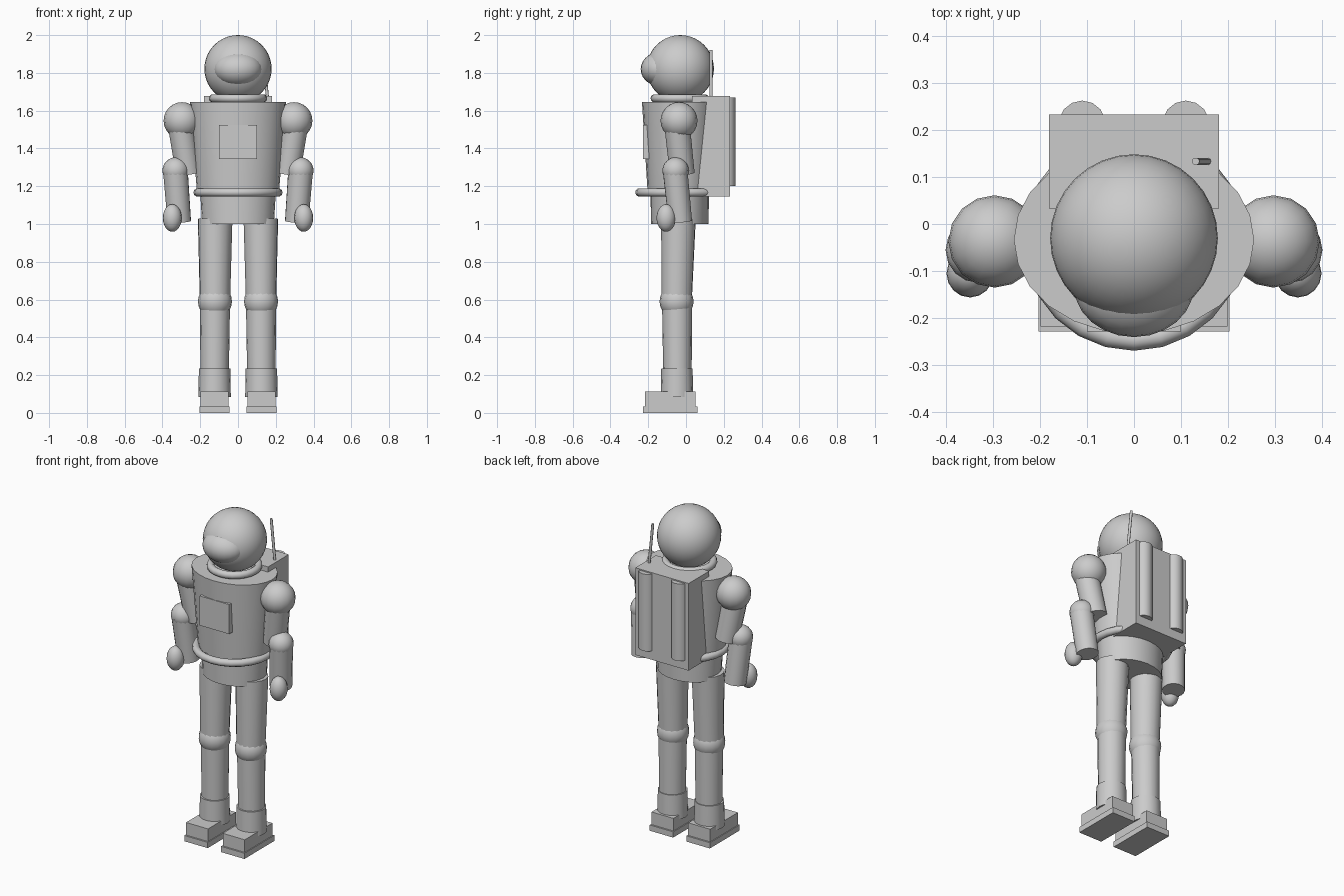
import bpy, bmesh, math
from mathutils import Vector, Matrix

if "Cube" in bpy.data.objects:
    bpy.data.objects.remove(bpy.data.objects["Cube"])

grey = bpy.data.materials.new("suit_grey")
grey.diffuse_color = (0.6, 0.6, 0.6, 1)
grey.use_nodes = True
grey.node_tree.nodes["Principled BSDF"].inputs["Base Color"].default_value = grey.diffuse_color
YC = -0.033  # body axis


def finish(name, bm, smooth=True):
    bmesh.ops.recalc_face_normals(bm, faces=bm.faces)
    me = bpy.data.meshes.new(name)
    bm.to_mesh(me)
    bm.free()
    me.materials.append(grey)
    ob = bpy.data.objects.new(name, me)
    bpy.context.collection.objects.link(ob)
    if smooth:
        bpy.ops.object.select_all(action='DESELECT')
        ob.select_set(True)
        bpy.context.view_layer.objects.active = ob
        bpy.ops.object.shade_smooth_by_angle(angle=math.radians(40))
    return ob


def ball(name, loc, r, seg=20, rings=12):
    bm = bmesh.new()
    r = r if isinstance(r, tuple) else (r, r, r)
    m = Matrix.Translation(loc) @ Matrix.Diagonal((*r, 1))
    bmesh.ops.create_uvsphere(bm, u_segments=seg, v_segments=rings, radius=1, matrix=m)
    return finish(name, bm)


def tube(name, a, b, ra, rb, seg=16):
    """Capped cone from point a to point b."""
    a, b = Vector(a), Vector(b)
    d = b - a
    m = Matrix.Translation((a + b) / 2) @ d.to_track_quat('Z', 'Y').to_matrix().to_4x4()
    bm = bmesh.new()
    bmesh.ops.create_cone(bm, cap_ends=True, segments=seg, radius1=ra, radius2=rb,
                          depth=d.length, matrix=m)
    return finish(name, bm)


def oval(name, z0, r0, z1, r1, seg=24):
    """Body section with an oval cross-section at each end."""
    bm = bmesh.new()
    rings = []
    for z, (rx, ry) in ((z0, r0), (z1, r1)):
        rings.append([bm.verts.new((rx * math.cos(t), YC + ry * math.sin(t), z))
                      for t in (2 * math.pi * i / seg for i in range(seg))])
    for i in range(seg):
        j = (i + 1) % seg
        bm.faces.new((rings[0][i], rings[0][j], rings[1][j], rings[1][i]))
    for ring in rings:
        bm.faces.new(ring)
    return finish(name, bm)


def box(name, lo, hi):
    lo, hi = Vector(lo), Vector(hi)
    bm = bmesh.new()
    bmesh.ops.create_cube(bm, size=1, matrix=Matrix.Translation((lo + hi) / 2)
                          @ Matrix.Diagonal((*(hi - lo), 1)))
    return finish(name, bm, False)


def ring(name, z, major, minor):
    bpy.ops.mesh.primitive_torus_add(location=(0, YC, z), major_radius=major, minor_radius=minor,
                                     major_segments=24, minor_segments=10)
    ob = bpy.context.object
    ob.name = name
    ob.data.materials.append(grey)
    bpy.ops.object.shade_smooth_by_angle(angle=math.radians(60))


# Helmet, visor and neck ring
ball("helmet", (0, -0.03, 1.822), 0.178, 32, 20)
ball("visor", (0, -0.13, 1.82), (0.128, 0.11, 0.093), 24, 14)
ring("neck_ring", 1.665, 0.133, 0.022)

# Trunk
oval("torso", 1.165, (0.217, 0.17), 1.645, (0.255, 0.2))
ring("belt", 1.167, 0.214, 0.022)
oval("hips", 1.0, (0.19, 0.152), 1.165, (0.2, 0.155))
box("chest_panel", (-0.1, -0.228, 1.345), (0.1, -0.18, 1.525))

# Life-support pack
box("backpack", (-0.18, 0.033, 1.145), (0.18, 0.232, 1.677))
tube("antenna", (0.157, 0.133, 1.66), (0.131, 0.133, 1.92), 0.008, 0.008, 10)

for s, side in ((-1, "left"), (1, "right")):
    # Air tank
    tube(side + "_air_tank", (s * 0.11, 0.212, 1.2), (s * 0.11, 0.212, 1.67), 0.05, 0.05, 14)
    # Arm
    ball(side + "_shoulder", (s * 0.296, -0.037, 1.547), 0.098, 16, 12)
    tube(side + "_upper_arm", (s * 0.263, -0.02, 1.267), (s * 0.308, -0.05, 1.55), 0.067, 0.069)
    ball(side + "_elbow", (s * 0.33, -0.055, 1.283), 0.07, 16, 12)
    tube(side + "_forearm", (s * 0.311, -0.03, 1.012), (s * 0.331, -0.057, 1.28), 0.063, 0.066)
    ball(side + "_hand", (s * 0.348, -0.105, 1.032), (0.05, 0.051, 0.073), 16, 12)
    # Leg
    tube(side + "_thigh", (s * 0.122, -0.05, 0.57), (s * 0.121, -0.04, 1.027), 0.08, 0.092)
    ball(side + "_knee", (s * 0.122, -0.05, 0.59), 0.09, 16, 12)
    tube(side + "_shin", (s * 0.124, -0.045, 0.1), (s * 0.122, -0.047, 0.6), 0.074, 0.08)
    tube(side + "_boot_cuff", (s * 0.124, -0.048, 0.085), (s * 0.124, -0.048, 0.235), 0.086, 0.083)
    # Foot
    x0, x1 = sorted((s * 0.05, s * 0.198))
    box(side + "_boot", (x0, -0.218, 0.03), (x1, 0.05, 0.112))
    x0, x1 = sorted((s * 0.045, s * 0.203))
    box(side + "_sole", (x0, -0.228, 0.0), (x1, 0.06, 0.035))
